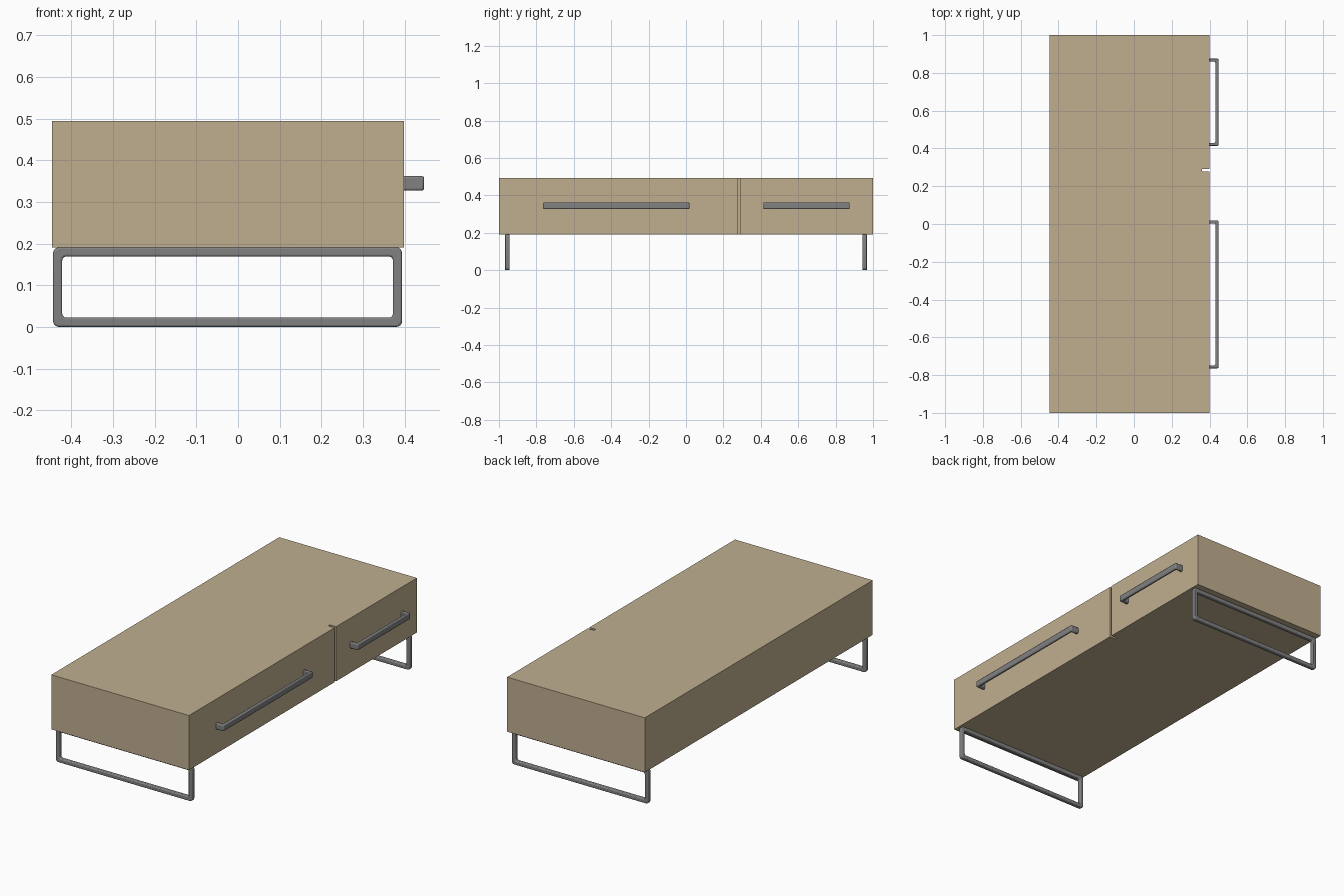
import bpy, bmesh, math

if "Cube" in bpy.data.objects:
    bpy.data.objects.remove(bpy.data.objects["Cube"])


def material(name, rgb):
    m = bpy.data.materials.new(name)
    m.diffuse_color = (*rgb, 1)
    m.use_nodes = True
    m.node_tree.nodes["Principled BSDF"].inputs["Base Color"].default_value = m.diffuse_color
    return m


wood = material("light_wood", (0.53, 0.43, 0.28))
metal = material("grey_metal", (0.22, 0.22, 0.225))


def finish(name, bm, mat, bevel=0, segments=2):
    bmesh.ops.recalc_face_normals(bm, faces=bm.faces)
    me = bpy.data.meshes.new(name)
    bm.to_mesh(me)
    bm.free()
    me.materials.append(mat)
    ob = bpy.data.objects.new(name, me)
    bpy.context.collection.objects.link(ob)
    if bevel:
        mod = ob.modifiers.new("edges", 'BEVEL')
        mod.width, mod.segments = bevel, segments
        mod.limit_method, mod.angle_limit = 'ANGLE', math.radians(50)
        bpy.ops.object.select_all(action='DESELECT')
        bpy.context.view_layer.objects.active = ob
        ob.select_set(True)
        bpy.ops.object.shade_smooth_by_angle(angle=math.radians(35))
    return ob


def prism(name, outline, z0, z1, mat, **kw):
    """Extrude an xy outline from z0 to z1."""
    bm = bmesh.new()
    low = [bm.verts.new((x, y, z0)) for x, y in outline]
    high = [bm.verts.new((x, y, z1)) for x, y in outline]
    bm.faces.new(low)
    bm.faces.new(high)
    n = len(outline)
    for i in range(n):
        j = (i + 1) % n
        bm.faces.new((low[i], low[j], high[j], high[i]))
    return finish(name, bm, mat, **kw)


def rounded_rect(x0, x1, z0, z1, r, steps=4):
    pts = []
    corners = [(x1 - r, z1 - r), (x0 + r, z1 - r), (x0 + r, z0 + r), (x1 - r, z0 + r)]
    for k, (cx, cz) in enumerate(corners):
        for s in range(steps + 1):
            a = math.pi / 2 * (k + s / steps)
            pts.append((cx + r * math.cos(a), cz + r * math.sin(a)))
    return pts


def leg_frame(name, y0, y1):
    """Closed rectangular loop leg with rounded corners."""
    t = 0.022
    outer = rounded_rect(-0.444, 0.394, 0, 0.191, 0.014)
    inner = rounded_rect(-0.444 + t, 0.394 - t, t, 0.191 - t, 0.010)
    bm = bmesh.new()
    rings = [[bm.verts.new((x, y, z)) for x, z in ring]
             for ring, y in ((outer, y0), (outer, y1), (inner, y1), (inner, y0))]
    n = len(outer)
    for k in range(4):
        a, b = rings[k], rings[(k + 1) % 4]
        for i in range(n):
            j = (i + 1) % n
            bm.faces.new((a[i], a[j], b[j], b[i]))
    return finish(name, bm, metal, bevel=0.005, segments=3)


# cabinet body with the slot between the two drawer fronts
L, R, slot = -0.447, 0.399, 0.36
prism("cabinet_body",
      [(L, -1), (R, -1), (R, 0.278), (slot, 0.278), (slot, 0.292), (R, 0.292), (R, 1), (L, 1)],
      0.191, 0.494, wood)

# loop legs at both ends
leg_frame("front_leg", -0.967, -0.943)
leg_frame("back_leg", 0.943, 0.967)

# staple-shaped drawer handles
for name, y0, y1 in (("long_handle", -0.764, 0.018), ("short_handle", 0.414, 0.875)):
    t, x0, x1 = 0.016, 0.392, 0.447
    prism(name,
          [(x0, y0), (x1, y0), (x1, y1), (x0, y1),
           (x0, y1 - t), (x1 - t, y1 - t), (x1 - t, y0 + t), (x0, y0 + t)],
          0.327, 0.362, metal, bevel=0.005, segments=2)
